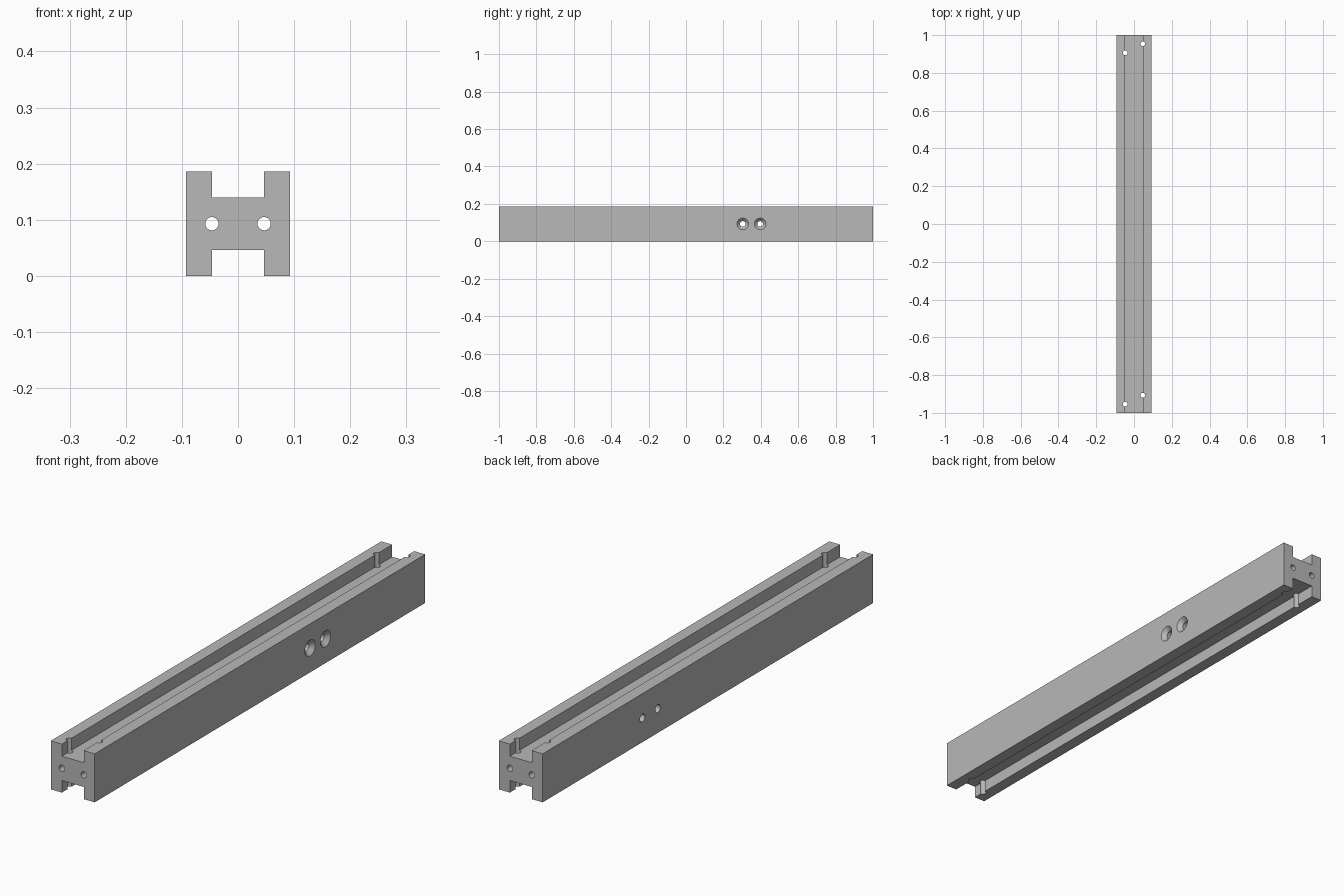
import bpy
import bmesh
from math import pi
from mathutils import Matrix

cube = bpy.data.objects.get("Cube")
if cube:
    bpy.data.objects.remove(cube, do_unlink=True)

U = 2 / 43          # base module: flange thickness
H = 4 * U           # beam height and width
MID = H / 2

grey = bpy.data.materials.new("plain_grey")
grey.use_nodes = True
grey.diffuse_color = (0.48, 0.48, 0.48, 1)
grey.node_tree.nodes["Principled BSDF"].inputs["Base Color"].default_value = grey.diffuse_color


def make_object(name, bm):
    bmesh.ops.recalc_face_normals(bm, faces=bm.faces)
    mesh = bpy.data.meshes.new(name)
    bm.to_mesh(mesh)
    bm.free()
    mesh.materials.append(grey)
    obj = bpy.data.objects.new(name, mesh)
    bpy.context.collection.objects.link(obj)
    return obj


def drill(target, pos, axis, r1, r2, depth):
    """Cut a round or conical hole centred at pos along the given axis."""
    turn = {"X": Matrix.Rotation(pi / 2, 4, "Y"),
            "Y": Matrix.Rotation(pi / 2, 4, "X"),
            "Z": Matrix.Identity(4)}[axis]
    bm = bmesh.new()
    bmesh.ops.create_cone(bm, cap_ends=True, segments=32, radius1=r1, radius2=r2,
                          depth=depth, matrix=Matrix.Translation(pos) @ turn)
    cutter = make_object("hole_cutter", bm)
    cutter.hide_render = True
    mod = target.modifiers.new("hole", "BOOLEAN")
    mod.operation = "DIFFERENCE"
    mod.solver = "EXACT"
    mod.object = cutter
    bpy.context.view_layer.objects.active = target
    bpy.ops.object.modifier_apply(modifier=mod.name)
    bpy.data.objects.remove(cutter, do_unlink=True)


# H-shaped beam: quarter profile mirrored around, then extruded along y
quarter = [(U, U), (U, 2 * U), (2 * U, 2 * U)]
profile = (quarter + [(x, -z) for x, z in reversed(quarter)]
           + [(-x, -z) for x, z in quarter]
           + [(-x, z) for x, z in reversed(quarter)])
bm = bmesh.new()
face = bm.faces.new([bm.verts.new((x, -1, z + MID)) for x, z in profile])
ext = bmesh.ops.extrude_face_region(bm, geom=[face])
bmesh.ops.translate(bm, vec=(0, 2, 0),
                    verts=[v for v in ext["geom"] if isinstance(v, bmesh.types.BMVert)])
beam = make_object("beam", bm)

# Lengthwise bores
for x in (-U, U):
    drill(beam, (x, 0, MID), "Y", 0.0118, 0.0118, 2.2)

# Vertical bores near both ends, staggered
for x, y in ((-U, 1 - 2 * U), (U, 1 - U), (-U, -1 + U), (U, -1 + 2 * U)):
    drill(beam, (x, y, MID), "Z", 0.0125, 0.0125, 0.4)

# Cross bores, countersunk on the left side
sink = 0.016
for y in (0.35 - U, 0.35 + U):
    drill(beam, (0, y, MID), "X", 0.015, 0.015, 0.4)
    drill(beam, (2 * U - sink / 2 + 0.0005, y, MID), "X", 0.015, 0.0315, sink)

bpy.ops.object.select_all(action="DESELECT")
beam.select_set(True)
bpy.context.view_layer.objects.active = beam
bpy.ops.object.shade_smooth_by_angle(angle=pi / 6)
